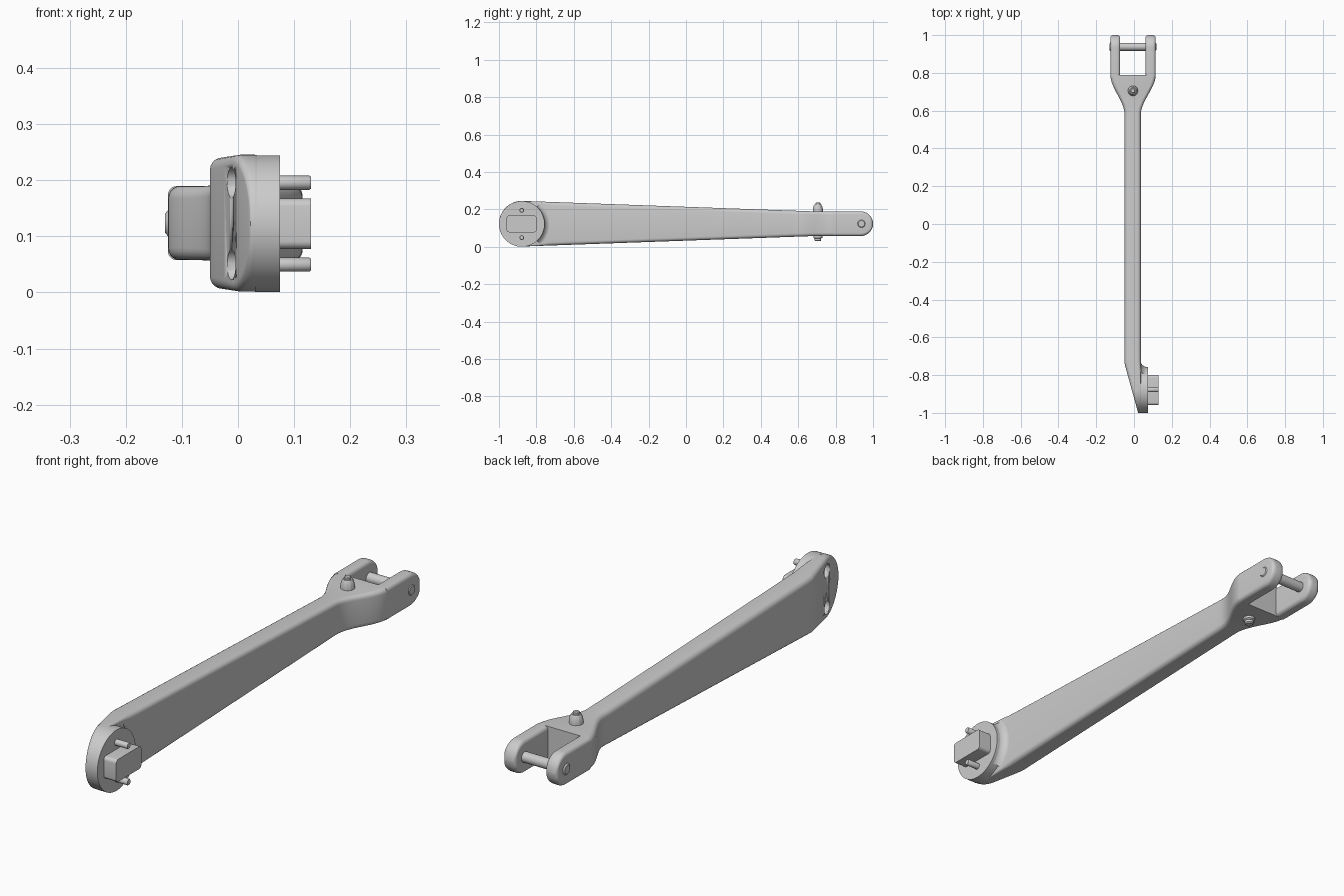
import bpy, bmesh, math
from math import sin, cos, pi, sqrt, radians
from mathutils import Vector

cube = bpy.data.objects.get("Cube")
if cube:
    bpy.data.objects.remove(cube, do_unlink=True)

MID = 0.1225          # height of the centre line
HEAD_Y, HEAD_R = -0.878, 0.122
TIP_Y, TIP_R = 0.934, 0.066
FORK_X = -0.006


def loft(name, rings, closed=True, angle=35):
    """Skin a list of point rings into one mesh."""
    bm = bmesh.new()
    rows = [[bm.verts.new(p) for p in ring] for ring in rings]
    n = len(rows[0])
    for a, b in zip(rows, rows[1:]):
        for i in range(n if closed else n - 1):
            j = (i + 1) % n
            bm.faces.new((a[i], a[j], b[j], b[i]))
    if closed:
        bm.faces.new(rows[0])
        bm.faces.new(rows[-1])
    bmesh.ops.recalc_face_normals(bm, faces=bm.faces)
    mesh = bpy.data.meshes.new(name)
    bm.to_mesh(mesh)
    bm.free()
    obj = bpy.data.objects.new(name, mesh)
    bpy.context.collection.objects.link(obj)
    bpy.ops.object.select_all(action='DESELECT')
    obj.select_set(True)
    bpy.context.view_layer.objects.active = obj
    bpy.ops.object.shade_smooth_by_angle(angle=radians(angle))
    return obj


def rounded(u0, u1, v0, v1, r_low, r_high, steps=5):
    """Rounded rectangle; r_low rounds the u0 side, r_high the u1 side."""
    pts = []
    for k, (u, v, r) in enumerate(((u1, v1, r_high), (u0, v1, r_low),
                                   (u0, v0, r_low), (u1, v0, r_high))):
        ru, rv = min(r, (u1 - u0) * 0.48), min(r, (v1 - v0) * 0.48)
        su, sv = (1 if u == u1 else -1), (1 if v == v1 else -1)
        for s in range(steps + 1):
            a = (k + s / steps) * pi / 2
            pts.append((u - su * ru + ru * cos(a), v - sv * rv + rv * sin(a)))
    return pts


def turned(name, axis, center, profile, sides=32, angle=35):
    """Solid of revolution from (radius, offset) pairs along x or z."""
    c = Vector(center)
    rings = []
    for r, t in profile:
        ring = []
        for i in range(sides):
            a = 2 * pi * i / sides
            u, v = r * cos(a), r * sin(a)
            ring.append(c + Vector((t, u, v) if axis == 'x' else (u, v, t)))
        rings.append(ring)
    return loft(name, rings, angle=angle)


def lerp(a, b, t):
    t = max(0, min(1, t))
    return a + (b - a) * t


def smooth(t):
    t = max(0, min(1, t))
    return t * t * (3 - 2 * t)


def half_height(y):
    if y < HEAD_Y:
        return sqrt(max(HEAD_R ** 2 - (y - HEAD_Y) ** 2, 1e-6))
    return lerp(HEAD_R, TIP_R, (y - HEAD_Y) / (0.68 - HEAD_Y))


def body_section(y):
    flare = smooth((y - 0.58) / 0.21)
    x0 = lerp(0.022, -0.05, (y + 1) / 0.26) - 0.075 * flare
    x1 = 0.036 + 0.079 * flare
    h = half_height(y)
    r_left = lerp(0.006, 0.018, (y + 0.8) / 0.07)
    r_right = lerp(0.010, 0.022, (y + 1) / 0.25)
    return [(x, y, z) for x, z in
            rounded(x0, x1, MID + 0.001 - h, MID + 0.001 + h, r_right, r_left)]


# Tapered arm: rounded head, straight shaft, flare into the fork
stations = [HEAD_Y - HEAD_R * cos(i * pi / 32) for i in range(17)]
stations += [-0.83, -0.78, -0.75, -0.735, -0.7, -0.4, 0, 0.3, 0.56]
stations += [0.58 + 0.21 * i / 12 for i in range(13)]
arm = loft("tapered_arm", [body_section(y) for y in stations])

# Counterbored screw holes in the slanted side of the head
PIN_Z = (MID - 0.073, MID + 0.073)
for z in PIN_Z:
    cutter = turned("screw_hole_cutter", 'x', (0, HEAD_Y, z),
                    [(0.027, -0.15), (0.027, 0.022)])
    cutter.hide_render = True
    cutter.hide_viewport = True
    cut = arm.modifiers.new("screw_hole", 'BOOLEAN')
    cut.operation = 'DIFFERENCE'
    cut.solver = 'EXACT'
    cut.object = cutter


# Fork tines with rounded edges and tips
def tine(name, x0, x1):
    edge = 0.016
    rings = []
    ys = [0.783, 0.85] + [TIP_Y + TIP_R * sin(i * pi / 32) for i in range(17)]
    for y in ys:
        h = sqrt(max(TIP_R ** 2 - max(y - TIP_Y, 0) ** 2, 1e-6))
        d = min(edge, TIP_Y + TIP_R - y)
        inset = edge - sqrt(max(edge ** 2 - (edge - d) ** 2, 0))
        rings.append([(x, y, z) for x, z in
                      rounded(x0 + inset, x1 - inset, MID + 0.001 - h,
                              MID + 0.001 + h, edge, edge)])
    return loft(name, rings)


tine("left_fork_tine", 0.060, 0.115)
tine("right_fork_tine", -0.125, -0.073)

# Cross pin through the fork
turned("fork_pin", 'x', (FORK_X, TIP_Y + 0.004, MID + 0.001),
       [(0.017, -0.124), (0.024, -0.118), (0.024, -0.07), (0.021, -0.07),
        (0.021, 0.07), (0.024, 0.07), (0.024, 0.118), (0.017, 0.124)])

# Round mounting disc on the head
turned("mounting_disc", 'x', (0, HEAD_Y, MID),
       [(HEAD_R, 0.03), (HEAD_R, 0.075)], 64)

# Concave blend between disc and shaft
blend = []
for s in range(7):
    a = s * pi / 12
    r, x = 0.154 - 0.033 * sin(a), 0.069 - 0.034 * cos(a)
    blend.append([(x, HEAD_Y + r * cos(t), MID + r * sin(t))
                  for t in [radians(-48 + 6 * k) for k in range(17)]])
loft("disc_blend", blend, closed=False)

# Rectangular key and its two locating pins
key = rounded(HEAD_Y - 0.081, HEAD_Y + 0.079, MID - 0.045, MID + 0.045,
              0.014, 0.014)
loft("mounting_key", [[(x, y, z) for y, z in key] for x in (0.07, 0.13)])
for z in PIN_Z:
    turned("locating_pin", 'x', (0, HEAD_Y, z),
           [(0.0125, 0.07), (0.0125, 0.127), (0.0105, 0.13)], 20)

# Vertical bolt behind the fork slot, with a tapered nut on top
BOLT = (FORK_X, 0.705, 0)
turned("bolt_nut", 'z', BOLT,
       [(0.027, 0.182), (0.027, 0.200), (0.023, 0.218), (0.018, 0.226)],
       12, 20)
turned("bolt_top", 'z', BOLT,
       [(0.013, 0.22), (0.013, 0.233), (0.010, 0.236)], 16)
turned("bolt_bottom", 'z', BOLT,
       [(0.024, 0.07), (0.024, 0.048), (0.018, 0.044), (0.018, 0.034),
        (0.014, 0.030)], 24)
